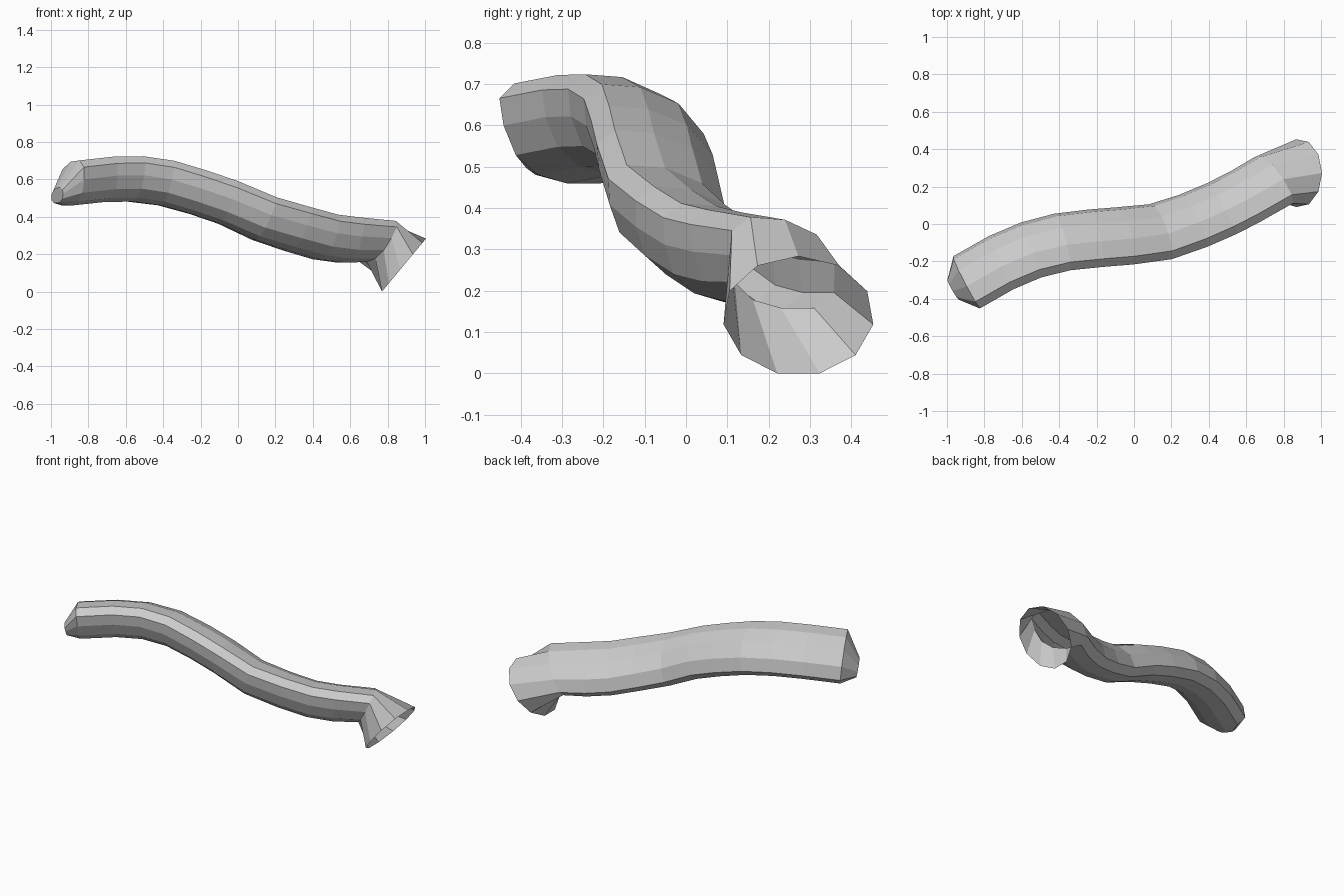
import bpy, bmesh
from math import sin, cos, pi
from mathutils import Vector

if "Cube" in bpy.data.objects:
    bpy.data.objects.remove(bpy.data.objects["Cube"])

# Eleven-sided leaning cross-section (u = towards front, v = up), starting at the front top edge
SECTION = [(.115, .122), (.158, .086), (.15, .02), (.12, -.052), (.06, -.1), (-.02, -.121),
           (-.11, -.121), (-.155, -.08), (-.14, 0), (-.075, .075), (.02, .115)]
# Round mouth section with matching vertex order
MOUTH = [(.183 * cos(pi / 2 - 2 * pi * i / 11), .188 * sin(pi / 2 - 2 * pi * i / 11))
         for i in range(1, 12)]

# Centre line of the bent body
PATH = [Vector(p) for p in [
    (-.895, -.31, .58), (-.71, -.205, .6), (-.55, -.137, .602), (-.385, -.095, .58),
    (-.21, -.075, .53), (-.05, -.062, .475), (.14, -.04, .39), (.315, .018, .335),
    (.465, .082, .292), (.595, .148, .275)]]


def add_ring(bm, centre, tangent, section, su=1, sv=1):
    t = Vector(tangent).normalized()
    u = t.cross(Vector((0, 0, 1))).normalized()
    v = u.cross(t)
    return [bm.verts.new(Vector(centre) + u * a * su + v * b * sv) for a, b in section]


bm = bmesh.new()
rings = []

# Tapered closed tip
rings.append(add_ring(bm, (-.967, -.348, .515), (.84, .54, .2), SECTION, .4, .35))

# Bent body
for i, p in enumerate(PATH):
    a, b = PATH[max(i - 1, 0)], PATH[min(i + 1, len(PATH) - 1)]
    rings.append(add_ring(bm, p, b - a, SECTION))

# Neck and flared open mouth turned downwards
rings.append(add_ring(bm, (.745, .235, .268), (.75, .38, -.4), SECTION))
rings.append(add_ring(bm, (.885, .272, .139), (.77, 0, -.64), MOUTH))

# Skin the rings
for r, s in zip(rings, rings[1:]):
    for i in range(11):
        j = (i + 1) % 11
        bm.faces.new((r[i], r[j], s[j], s[i]))
bm.faces.new(rings[0])
bmesh.ops.recalc_face_normals(bm, faces=bm.faces)

mesh = bpy.data.meshes.new("bent_tube")
bm.to_mesh(mesh)
bm.free()
tube = bpy.data.objects.new("bent_tube", mesh)
bpy.context.collection.objects.link(tube)
